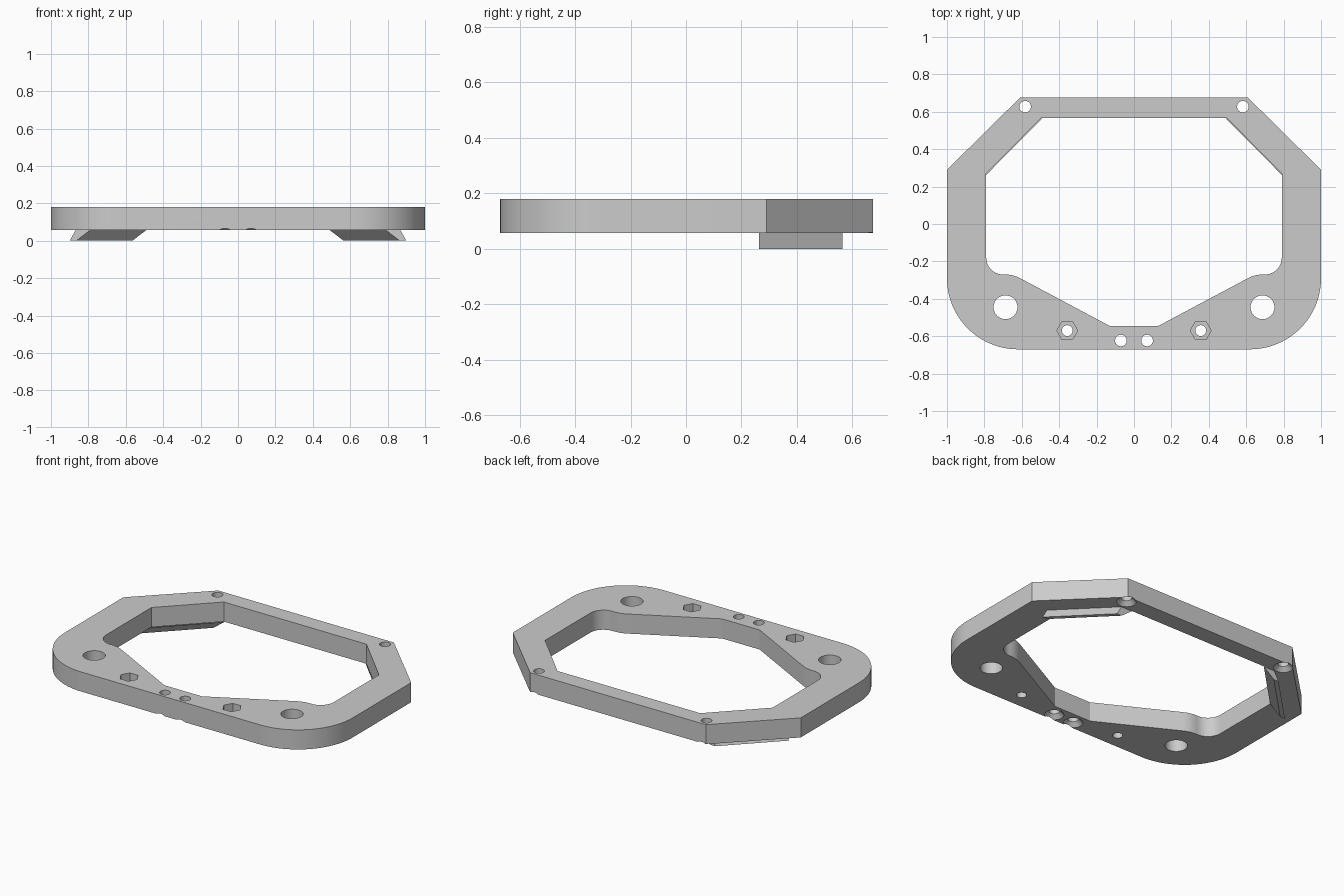
import bpy, bmesh
from math import cos, sin, radians

if "Cube" in bpy.data.objects:
    bpy.data.objects.remove(bpy.data.objects["Cube"])

BOTTOM, TOP = 0.057, 0.18

gray = bpy.data.materials.new("plain gray")
gray.use_nodes = True
COLOR = (0.6, 0.6, 0.6, 1)
gray.diffuse_color = COLOR
gray.node_tree.nodes["Principled BSDF"].inputs["Base Color"].default_value = COLOR


def arc(cx, cy, r, start, end, steps):
    """Points along an arc, angles in degrees."""
    angles = [radians(start + (end - start) * i / steps) for i in range(steps + 1)]
    return [(cx + r * cos(a), cy + r * sin(a)) for a in angles]


def mirrored(half):
    """Close a right-hand outline with its reflection in x."""
    return half + [(-x, y) for x, y in reversed(half)]


def loft(name, lower, upper, open_side=None):
    """Solid between two matching rings of 3D points."""
    bm = bmesh.new()
    a = [bm.verts.new(p) for p in lower]
    b = [bm.verts.new(p) for p in upper]
    bm.faces.new(a)
    bm.faces.new(b)
    n = len(a)
    for i in range(n):
        if i != open_side:
            j = (i + 1) % n
            bm.faces.new((a[i], a[j], b[j], b[i]))
    bmesh.ops.recalc_face_normals(bm, faces=bm.faces)
    mesh = bpy.data.meshes.new(name)
    bm.to_mesh(mesh)
    bm.free()
    mesh.materials.append(gray)
    obj = bpy.data.objects.new(name, mesh)
    bpy.context.collection.objects.link(obj)
    return obj


def prism(name, outline, z0, z1):
    return loft(name, [(x, y, z0) for x, y in outline], [(x, y, z1) for x, y in outline])


def cut(target, cutter):
    """Subtract a helper solid and discard it."""
    cutter.hide_render = True
    mod = target.modifiers.new("cut", 'BOOLEAN')
    mod.operation, mod.solver, mod.object = 'DIFFERENCE', 'EXACT', cutter
    bpy.context.view_layer.objects.active = target
    bpy.ops.object.modifier_apply(modifier=mod.name)
    bpy.data.objects.remove(cutter)


def drill(target, x, y, r, z0=0.0, z1=0.3, sides=32):
    cut(target, prism("drill", arc(x, y, r, 0, 360 - 360 / sides, sides - 1), z0, z1))


def countersink(target, x, y, wide, depth):
    """Cone sunk into the underside, narrowing upward at 45 degrees."""
    low, high = BOTTOM - 0.01, BOTTOM + depth
    rings = [[(px, py, z) for px, py in arc(x, y, wide + BOTTOM - z, 0, 348.75, 31)]
             for z in (low, high)]
    cut(target, loft("countersink", *rings))


# Frame plate: angled back corners, rounded front corners
outer = [(0.61, 0.675), (1, 0.29)] + arc(0.62, -0.29, 0.38, 0, -90, 24)
frame = prism("frame", mirrored(outer), BOTTOM, TOP)

# Central opening with filleted corners around the large holes
opening = [(0.495, 0.567), (0.79, 0.27)]
opening += arc(0.70, -0.18, 0.09, 0, -90, 10)
opening += arc(0.69, -0.445, 0.175, 90, 118.5, 6)
opening += [(0.13, -0.545)]
cut(frame, prism("opening", mirrored(opening), 0, 0.3))

# Holes, hex nut pockets and countersunk screw holes
for s in (-1, 1):
    drill(frame, s * 0.687, -0.445, 0.064)
    drill(frame, s * 0.357, -0.57, 0.029)
    drill(frame, s * 0.357, -0.57, 0.056, z0=0.11, sides=6)
    for x, y in ((0.07, -0.623), (0.582, 0.627)):
        drill(frame, s * x, y, 0.031)
        countersink(frame, s * x, y, 0.056, 0.026)

# Slanted hook rails under the back diagonals
section = [(0.79, BOTTOM), (0.865, 0), (0.90, 0), (0.868, BOTTOM)]
for s, side in ((1, "left"), (-1, "right")):
    loft(side + "_hook_rail",
         [(s * x, 0.263, z) for x, z in section],
         [(s * (x - 0.30), 0.565, z) for x, z in section], open_side=3)

# Smooth the curved walls, keep edges crisp
bpy.ops.object.select_all(action='DESELECT')
frame.select_set(True)
bpy.context.view_layer.objects.active = frame
bpy.ops.object.shade_smooth_by_angle(angle=radians(25))
